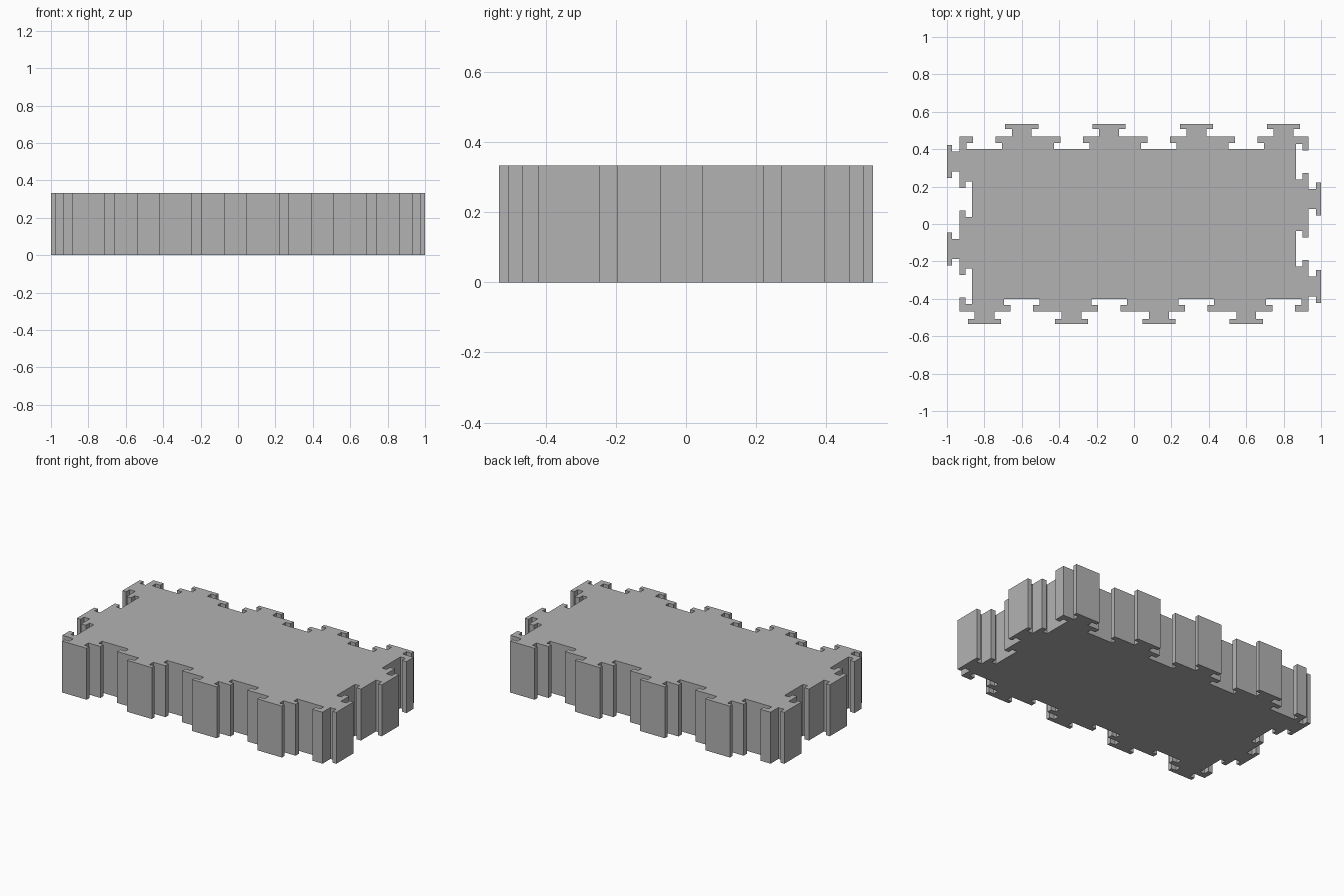
import bpy
import bmesh
from mathutils import Matrix, Vector

cube = bpy.data.objects.get("Cube")
if cube:
    bpy.data.objects.remove(cube, do_unlink=True)

HALF_X, HALF_Y, HEIGHT = 0.9333, 0.4667, 0.3333
PITCH = 0.4667
CAP, NECK = 0.0883, 0.0533        # half widths of the tooth
GAP = 0.0067                      # clearance inside each socket


def tooth(c):
    """T-shaped tongue: (distance along edge, distance outward)."""
    half = [(-NECK, 0), (-NECK, 0.04), (-CAP, 0.04), (-CAP, 0.0667)]
    return [(c + a, d) for a, d in half] + [(c - a, d) for a, d in reversed(half)]


def socket(c):
    """T-shaped groove that receives a tooth."""
    mouth, cavity = NECK + GAP, CAP + GAP
    half = [(-mouth, 0), (-mouth, -0.0333), (-cavity, -0.0333), (-cavity, -0.0667)]
    return [(c + a, d) for a, d in half] + [(c - a, d) for a, d in reversed(half)]


def edge(start, count):
    """Alternate teeth and sockets along one edge."""
    pts = []
    for i in range(count):
        pts += tooth(start + i * PITCH) + socket(start + 0.2 + i * PITCH)
    return pts


# Front and right edges, walked counter-clockwise; the rest is a half turn
half_outline = [Vector((-HALF_X, -HALF_Y))]
half_outline += [Vector((a, -HALF_Y - d)) for a, d in edge(-0.8, 4)]
half_outline += [Vector((HALF_X, -HALF_Y))]
half_outline += [Vector((HALF_X + d, a)) for a, d in edge(-0.3333, 2)]
outline = half_outline + [-p for p in half_outline]

# Extrude the outline into a solid block
bm = bmesh.new()
base = bm.faces.new([bm.verts.new((p.x, p.y, 0)) for p in outline])
extruded = bmesh.ops.extrude_face_region(bm, geom=[base], use_keep_orig=True)
top = [v for v in extruded["geom"] if isinstance(v, bmesh.types.BMVert)]
bmesh.ops.transform(bm, matrix=Matrix.Translation((0, 0, HEIGHT)), verts=top)
bmesh.ops.recalc_face_normals(bm, faces=bm.faces)
mesh = bpy.data.meshes.new("interlocking_block")
bm.to_mesh(mesh)
bm.free()
block = bpy.data.objects.new("interlocking_block", mesh)
bpy.context.collection.objects.link(block)

# Plain grey material
grey = bpy.data.materials.new("plain grey")
grey.use_nodes = True
colour = (0.45, 0.45, 0.45, 1)
grey.diffuse_color = colour
grey.node_tree.nodes["Principled BSDF"].inputs["Base Color"].default_value = colour
mesh.materials.append(grey)
